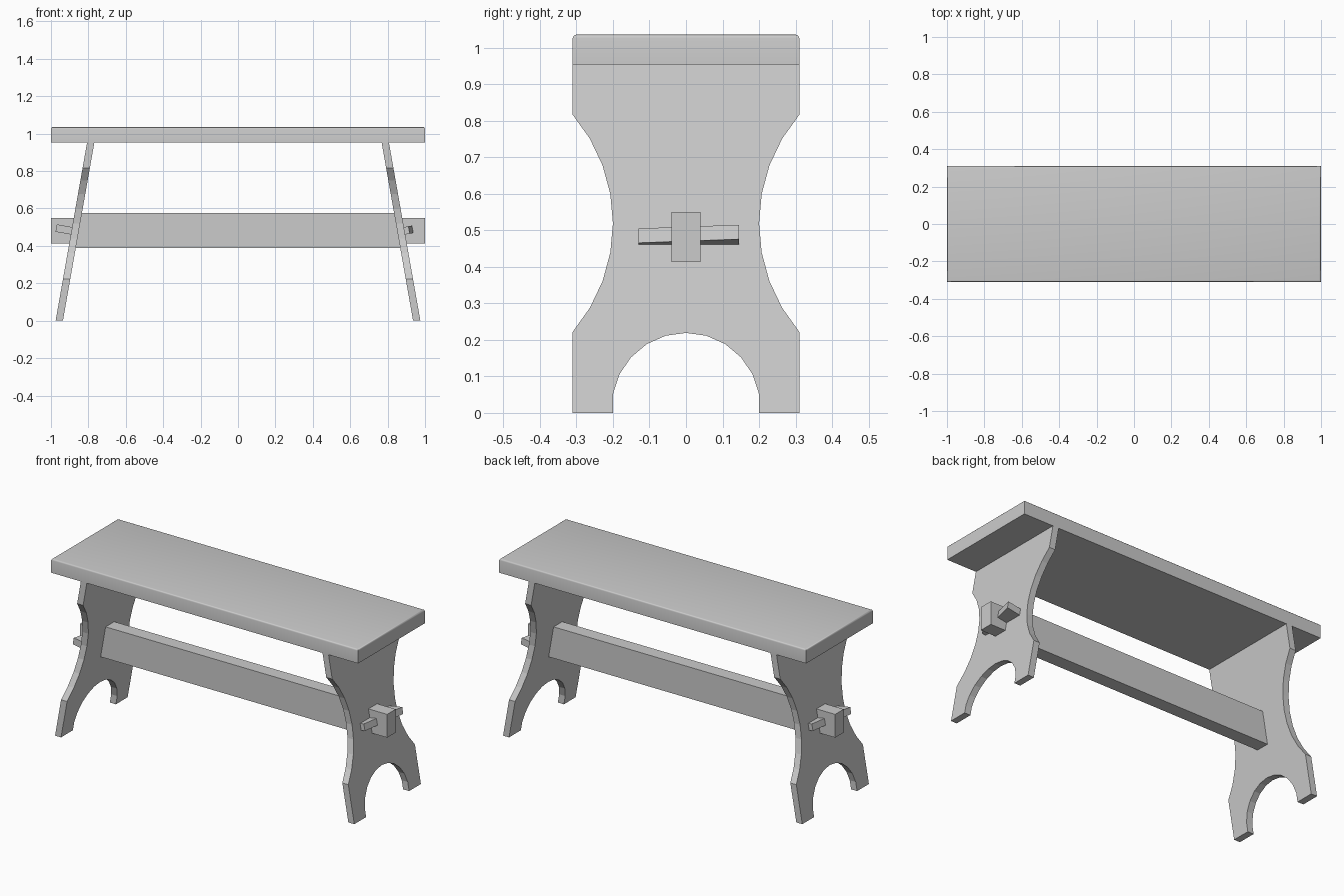
import bpy, bmesh
from math import sin, cos, asin, radians, tan, pi

cube = bpy.data.objects.get("Cube")
if cube:
    bpy.data.objects.remove(cube, do_unlink=True)

SPLAY = radians(10)
SEAT_BOTTOM, HALF_WIDTH = 0.953, 0.31
LEG_THICK = 0.039

wood = bpy.data.materials.new("plain grey")
wood.use_nodes = True
grey = (0.6, 0.6, 0.6, 1)
wood.diffuse_color = grey
wood.node_tree.nodes["Principled BSDF"].inputs["Base Color"].default_value = grey


def loft(name, ring_a, ring_b):
    """Closed solid between two rings of matching points."""
    bm = bmesh.new()
    a = [bm.verts.new(p) for p in ring_a]
    b = [bm.verts.new(p) for p in ring_b]
    n = len(a)
    bm.faces.new(a)
    bm.faces.new(b[::-1])
    for i in range(n):
        j = (i + 1) % n
        bm.faces.new((a[j], a[i], b[i], b[j]))
    bmesh.ops.recalc_face_normals(bm, faces=bm.faces[:])
    mesh = bpy.data.meshes.new(name)
    bm.to_mesh(mesh)
    bm.free()
    mesh.materials.append(wood)
    obj = bpy.data.objects.new(name, mesh)
    bpy.context.collection.objects.link(obj)
    return obj


def leg_x(z, inset=0.0):
    """Outer face of the splayed leg at height z."""
    return 0.975 - inset - z * tan(SPLAY)


# Seat: board with softened upper edges
def rect(x, y, z):
    return [(-x, -y, z), (x, -y, z), (x, y, z), (-x, y, z)]


seat = loft("seat", rect(1, HALF_WIDTH, SEAT_BOTTOM), rect(1, HALF_WIDTH, 1.035))
bm = bmesh.new()
bm.from_mesh(seat.data)
upper = [e for e in bm.edges if all(v.co.z > 1 for v in e.verts)]
bmesh.ops.bevel(bm, geom=upper, offset=0.009, segments=3, profile=0.5, affect='EDGES')
bm.to_mesh(seat.data)
bm.free()

# Leg outline: waisted sides and an arched foot, as (y, z)
waist_r, waist_z, waist_y = 0.456, 0.519, 0.2
half = asin(0.297 / waist_r)
side = [(HALF_WIDTH, 0)]
for i in range(9):
    a = -half + i * half / 4
    side.append((waist_y + waist_r * (1 - cos(a)), waist_z + waist_r * sin(a)))
side.append((HALF_WIDTH, SEAT_BOTTOM))
arch = [(0.2, 0)]
for i in range(11):
    a = radians(10 + 16 * i)
    arch.append((0.203 * cos(a), 0.016 + 0.203 * sin(a)))
arch.append((-0.2, 0))
outline = side + [(-y, z) for y, z in reversed(side)] + arch[::-1]

for label, s in (("left", 1), ("right", -1)):
    loft(label + "_leg",
         [(s * leg_x(z), s * y, z) for y, z in outline],
         [(s * leg_x(z, LEG_THICK), s * y, z) for y, z in outline])

    # Tenon passing through the leg
    tenon = [(0.85, 0.413), (1, 0.413), (1, 0.55), (0.85, 0.55)]
    loft(label + "_tenon", *[[(s * x, y, z) for x, z in tenon] for y in (-0.04, 0.04)])

    # Tapered wedge lying against the outer face of the leg
    def wedge_end(y, width):
        z0, h = 0.461, 0.04
        ring = []
        for n, t in ((0, 0), (width, 0), (width, h), (0, h)):
            x = leg_x(z0) + n * cos(SPLAY) - t * sin(SPLAY)
            ring.append((s * x, s * y, z0 + n * sin(SPLAY) + t * cos(SPLAY)))
        return ring

    loft(label + "_wedge", wedge_end(-0.13, 0.025), wedge_end(0.145, 0.083))

# Stretcher: rail with ends cut to the slope of the legs
low, high = 0.39, 0.575
xl, xh = (leg_x(z, LEG_THICK - 0.003) for z in (low, high))
rail = [(-xl, low), (xl, low), (xh, high), (-xh, high)]
loft("stretcher", *[[(x, y, z) for x, z in rail] for y in (-0.04, 0.04)])

# Smooth the softened seat edge, keep the board crisp
bpy.ops.object.select_all(action='DESELECT')
seat.select_set(True)
bpy.context.view_layer.objects.active = seat
bpy.ops.object.shade_smooth_by_angle(angle=radians(35))
